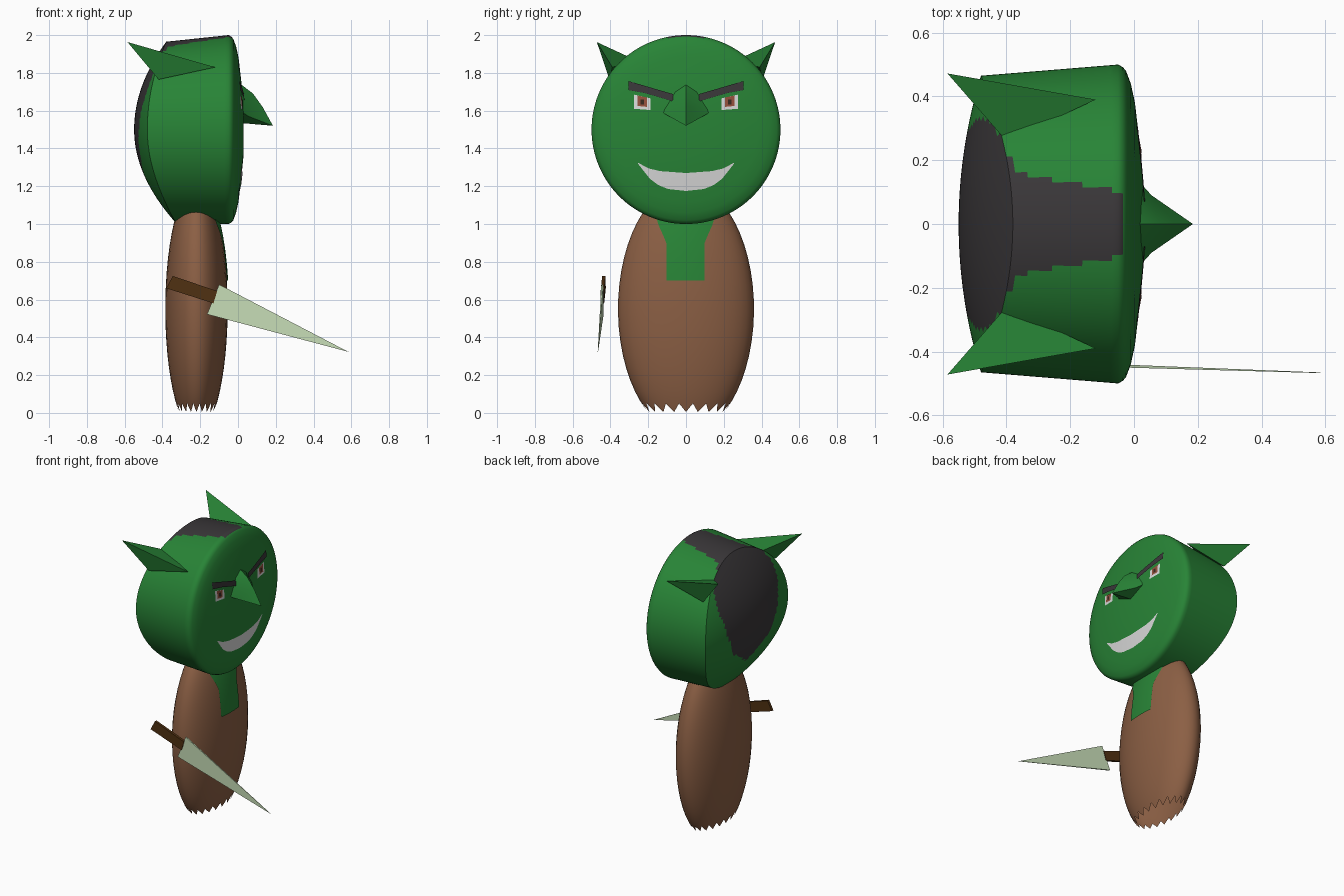
import bpy, bmesh, math
from mathutils import Vector

if "Cube" in bpy.data.objects:
    bpy.data.objects.remove(bpy.data.objects["Cube"])


def mat(name, r, g, b):
    m = bpy.data.materials.new(name)
    m.diffuse_color = (r, g, b, 1)
    m.use_nodes = True
    m.node_tree.nodes["Principled BSDF"].inputs["Base Color"].default_value = m.diffuse_color
    return m


GREEN = mat("green_skin", .021, .23, .037)
HAIR = mat("dark_hair", .042, .038, .041)
BROWN = mat("brown_cloth", .26, .115, .058)
WHITE = mat("white", .70, .70, .70)
IRIS = mat("red_brown_iris", .30, .08, .045)
PUPIL = mat("dark_pupil", .04, .022, .015)
BLADE = mat("pale_green_metal", .57, .72, .47)
WOOD = mat("dark_wood", .08, .03, .006)


def make(name, verts, faces, mats, smooth=None, rule=None):
    me = bpy.data.meshes.new(name)
    me.from_pydata(verts, [], faces)
    bm = bmesh.new()
    bm.from_mesh(me)
    bmesh.ops.remove_doubles(bm, verts=bm.verts, dist=1e-5)
    bmesh.ops.recalc_face_normals(bm, faces=bm.faces)
    if rule:
        for f in bm.faces:
            f.material_index = rule(f.calc_center_median())
    bm.to_mesh(me)
    bm.free()
    for m in mats:
        me.materials.append(m)
    ob = bpy.data.objects.new(name, me)
    bpy.context.collection.objects.link(ob)
    if smooth:
        bpy.ops.object.select_all(action='DESELECT')
        ob.select_set(True)
        bpy.context.view_layer.objects.active = ob
        bpy.ops.object.shade_smooth_by_angle(angle=math.radians(smooth))
    return ob


def lerp(table, t):
    """Piecewise linear lookup in a table sorted by its first entry."""
    if t <= table[0][0]:
        return table[0][1]
    for (a, va), (b, vb) in zip(table, table[1:]):
        if t <= b:
            return va + (vb - va) * (t - a) / (b - a)
    return table[-1][1]


def grid_faces(rows, cols, closed):
    n = cols if closed else cols - 1
    return [(i * cols + j, i * cols + (j + 1) % cols,
             (i + 1) * cols + (j + 1) % cols, (i + 1) * cols + j)
            for i in range(rows - 1) for j in range(n)]


# Head: a drum lying along x with a domed face and a curved back
FACE = [(0, .03), (.15, .028), (.25, .018), (.38, .003), (.44, -.01),
        (.48, -.025), (.492, -.035), (.5, -.05)]
SEG, SIDE, BACK = 160, 18, 24
CZ = 1.5
rows = [[(x, r * math.cos(a), CZ + r * math.sin(a))
         for a in (math.tau * j / SEG for j in range(SEG))] for r, x in FACE]
rims = []
for j in range(SEG):
    s = math.sin(math.tau * j / SEG)
    rims.append((-.48 + (.10 if s > 0 else .15) * s * s,
                 .465 + (.028 * s * s if s < 0 else 0)))
for i in range(1, SIDE + BACK + 1):
    row = []
    for j, (rx, rr) in enumerate(rims):
        a = math.tau * j / SEG
        if i <= SIDE:
            t = i / SIDE
            x, r = -.05 + (rx + .05) * t, .5 + (rr - .5) * t
        else:
            f = 1 - (i - SIDE) / BACK
            x, r = -.55 + (rx + .55) * f * f, rr * f
        row.append((x, r * math.cos(a), CZ + r * math.sin(a)))
    rows.append(row)

HAIR_BACK = [(1.21, 0), (1.34, .2), (1.5, .28), (1.68, .33), (1.8, .32), (1.9, .25), (1.97, .17)]
HAIR_TOP = [(-.42, .26), (-.36, .16), (-.04, .10)]


def hair_rule(c):
    if c.x > -.035:
        return 0
    a = math.atan2(c.z - CZ, c.y)
    s = math.sin(a)
    rim_x = -.48 + (.10 if s > 0 else .15) * s * s
    if c.x < rim_x + .002:
        return int(c.z > 1.21 and abs(c.y) < lerp(HAIR_BACK, c.z))
    return int(c.z > 1.8 and abs(c.y) < lerp(HAIR_TOP, c.x))


make("head", [v for r in rows for v in r], grid_faces(len(rows), SEG, True),
     [GREEN, HAIR], 40, hair_rule)


# Painted face details: strips laid on the domed face
def face_strip(name, top, bottom, m, lift, y0, y1, cols=16, nrow=5):
    verts = []
    for k in range(nrow):
        for j in range(cols):
            y = y0 + (y1 - y0) * j / (cols - 1)
            zt, zb = lerp(top, y), lerp(bottom, y)
            z = zt + (zb - zt) * k / (nrow - 1)
            verts.append((lerp(FACE, math.hypot(y, z - CZ)) + lift, y, z))
    make(name, verts, grid_faces(nrow, cols, False), [m], 40)


def mirrored(table):
    return sorted((-y, z) for y, z in table)


half_top = [(-.255, 1.325), (-.2, 1.295), (-.138, 1.28), (0, 1.27)]
half_bot = [(-.255, 1.32), (-.19, 1.238), (-.145, 1.205), (-.095, 1.185), (0, 1.175)]
face_strip("mouth", half_top + mirrored(half_top)[1:], half_bot + mirrored(half_bot)[1:],
           WHITE, .004, -.255, .255, 41, 7)

DETAILS = [
    ("eye_white", [(-.275, 1.685), (-.187, 1.665)], [(-.275, 1.61), (-.187, 1.603)], WHITE, .003),
    ("iris", [(-.258, 1.68), (-.207, 1.67)], [(-.258, 1.625), (-.207, 1.62)], IRIS, .005),
    ("pupil", [(-.242, 1.66), (-.222, 1.66)], [(-.242, 1.633), (-.222, 1.633)], PUPIL, .007),
    ("eyebrow", [(-.305, 1.757), (-.07, 1.688)], [(-.305, 1.709), (-.217, 1.693), (-.07, 1.65)],
     HAIR, .008),
]
for name, top, bot, m, lift in DETAILS:
    y0, y1 = top[0][0], top[-1][0]
    face_strip("right_" + name, top, bot, m, lift, y0, y1)
    face_strip("left_" + name, mirrored(top), mirrored(bot), m, lift, -y1, -y0)

# Nose: pointed, hooked downward, with side wings
half = [(.015, 0, 1.74), (.08, 0, 1.69), (.13, 0, 1.62), (.185, 0, 1.52), (.01, 0, 1.535),
        (.01, .07, 1.70), (.055, .07, 1.62), (.01, .14, 1.60), (.055, .09, 1.57)]
tris = [(0, 5, 1), (1, 5, 6), (1, 6, 2), (2, 6, 8), (2, 8, 3),
        (5, 7, 6), (6, 7, 8), (8, 4, 3), (7, 4, 8)]
make("nose", half + [(x, -y, z) for x, y, z in half],
     tris + [tuple(i + 9 for i in reversed(t)) for t in tris], [GREEN], 45)

# Ears: swept-back three sided spikes
for side, s in (("left", 1), ("right", -1)):
    make(side + "_ear", [(-.585, .472 * s, 1.963), (-.12, .39 * s, 1.83),
                         (-.40, .26 * s, 1.865), (-.42, .405 * s, 1.765)],
         [(0, 1, 2), (0, 2, 3), (0, 3, 1), (1, 3, 2)], [GREEN])

# Body: tall flattened ellipsoid, open at the bottom with a ragged hem
BX, BZ, RX, RY, RZ = -.22, .55, .165, .36, .66
N, RINGS = 40, 22


def body_point(a, z, lift=0):
    k = math.sqrt(max(0, 1 - ((z - BZ) / RZ) ** 2))
    return (BX + RX * k * math.cos(a) + lift, RY * k * math.sin(a), z)


verts = [body_point(math.tau * j / N, .05 if j % 2 else .005) for j in range(N)]
for i in range(RINGS):
    z = BZ - RZ * math.cos(math.radians(42 + 138 * i / (RINGS - 1)))
    verts += [body_point(math.tau * j / N, z) for j in range(N)]
make("body", verts, grid_faces(RINGS + 1, N, True), [BROWN], 50)

# Neck opening: green plate lying on the chest
verts = []
for i in range(12):
    z = .70 + .36 * i / 11
    w = lerp([(.9, .10), (1.0, .145), (1.06, .16)], z)
    k = math.sqrt(1 - ((z - BZ) / RZ) ** 2)
    for j in range(13):
        a = math.asin((w * (j / 6 - 1) - .003) / (RY * k))
        verts.append(body_point(a, z, .007))
make("neck_opening", verts, grid_faces(12, 13, False), [GREEN], 40)


# Knife: wooden handle and tapered blade, tilted slightly outward
def slab(name, outline, m):
    n = len(outline)
    verts = [(x, -.434 - .034 * (x + .37) + s * t, z) for s in (-1, 1) for x, z, t in outline]
    faces = [tuple(range(n)), tuple(range(n, 2 * n))]
    faces += [(i, (i + 1) % n, n + (i + 1) % n, n + i) for i in range(n)]
    make(name, verts, faces, [m])


slab("knife_handle", [(-.38, .66, .009), (-.345, .725, .009),
                      (-.11, .645, .009), (-.13, .58, .009)], WOOD)
slab("knife_blade", [(-.164, .522, .005), (-.10, .68, .005), (.585, .323, .001)], BLADE)
